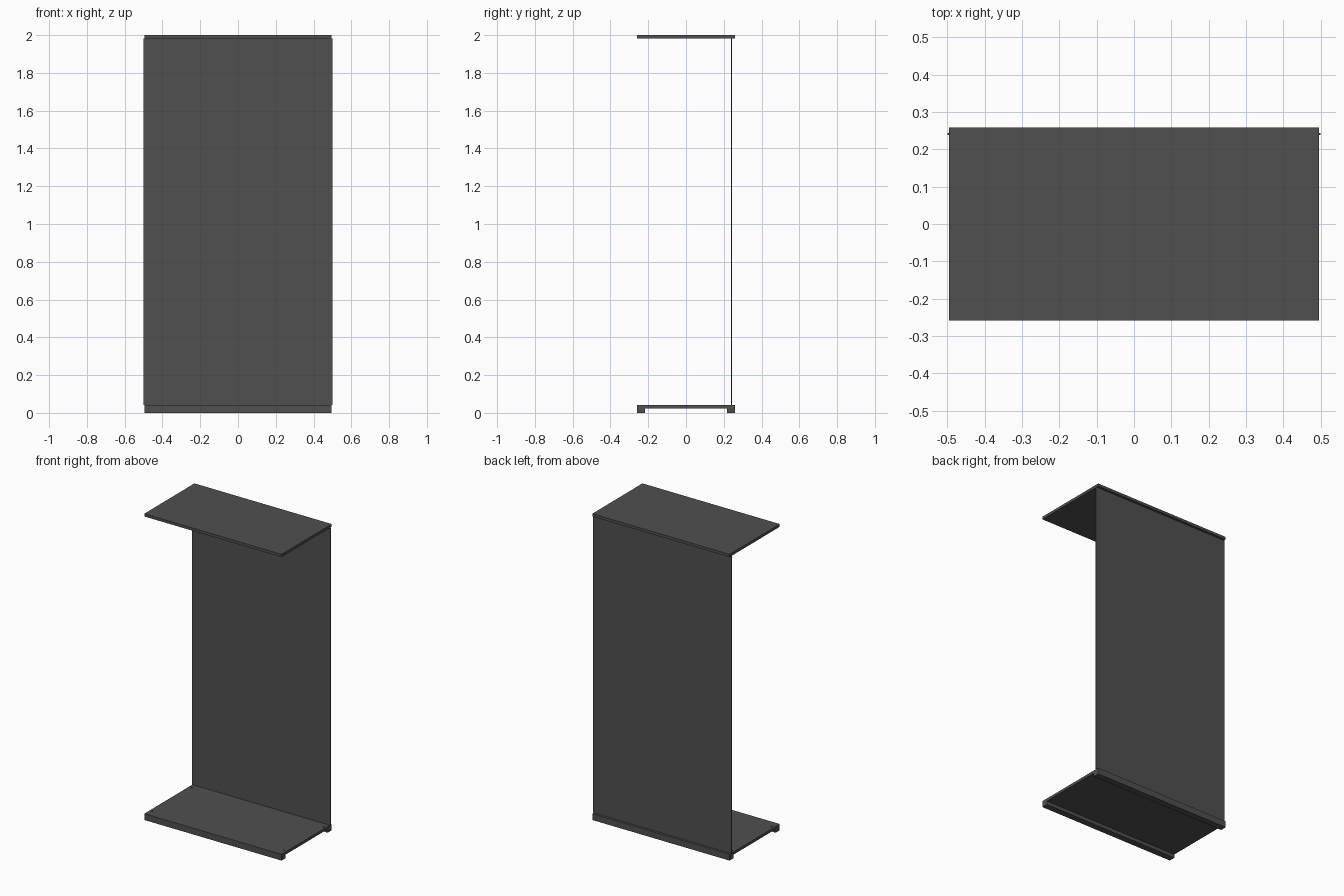
import bpy, bmesh
from mathutils import Matrix

if "Cube" in bpy.data.objects:
    bpy.data.objects.remove(bpy.data.objects["Cube"])


def extrude_profile(name, pts, half_x):
    # closed (y, z) outline swept along x
    bm = bmesh.new()
    face = bm.faces.new([bm.verts.new((-half_x, y, z)) for y, z in pts])
    res = bmesh.ops.extrude_face_region(bm, geom=[face])
    moved = [g for g in res["geom"] if isinstance(g, bmesh.types.BMVert)]
    bmesh.ops.translate(bm, verts=moved, vec=(2 * half_x, 0, 0))
    bmesh.ops.recalc_face_normals(bm, faces=bm.faces)
    mesh = bpy.data.meshes.new(name)
    bm.to_mesh(mesh)
    bm.free()
    obj = bpy.data.objects.new(name, mesh)
    bpy.context.collection.objects.link(obj)
    return obj


def slab(name, y0, y1, z0, z1, half_x):
    return extrude_profile(name, [(y0, z0), (y1, z0), (y1, z1), (y0, z1)], half_x)


W, D = 0.496, 0.259          # half width and half depth of the shelves
RAIL, PLATE, TOP = 0.217, 0.023, 0.041

# base: plate with a rail under the front and back edges
base = extrude_profile("base", [
    (-D, 0), (-RAIL, 0), (-RAIL, PLATE), (RAIL, PLATE),
    (RAIL, 0), (D, 0), (D, TOP), (-D, TOP)], W)

# thin back panel, slightly wider than the shelves
slab("back_panel", 0.238, 0.244, TOP, 1.982, 0.5)

# top shelf
slab("top_panel", -D, D, 1.982, 2.0, W)

# small screw holes near the base corners
bm = bmesh.new()
for sx in (-1, 1):
    for sy in (-1, 1):
        bmesh.ops.create_cone(bm, cap_ends=True, segments=12, radius1=0.005,
                              radius2=0.005, depth=0.1,
                              matrix=Matrix.Translation((sx * 0.476, sy * 0.203, TOP)))
mesh = bpy.data.meshes.new("hole_cutter")
bm.to_mesh(mesh)
bm.free()
cutter = bpy.data.objects.new("hole_cutter", mesh)
bpy.context.collection.objects.link(cutter)
cutter.hide_render = True
cutter.hide_viewport = True
cut = base.modifiers.new("holes", "BOOLEAN")
cut.operation = "DIFFERENCE"
cut.solver = "EXACT"
cut.object = cutter

# dark grey finish
mat = bpy.data.materials.new("dark_grey")
mat.diffuse_color = (0.08, 0.08, 0.08, 1)
mat.use_nodes = True
mat.node_tree.nodes["Principled BSDF"].inputs["Base Color"].default_value = mat.diffuse_color
for obj in bpy.context.collection.objects:
    obj.data.materials.append(mat)
